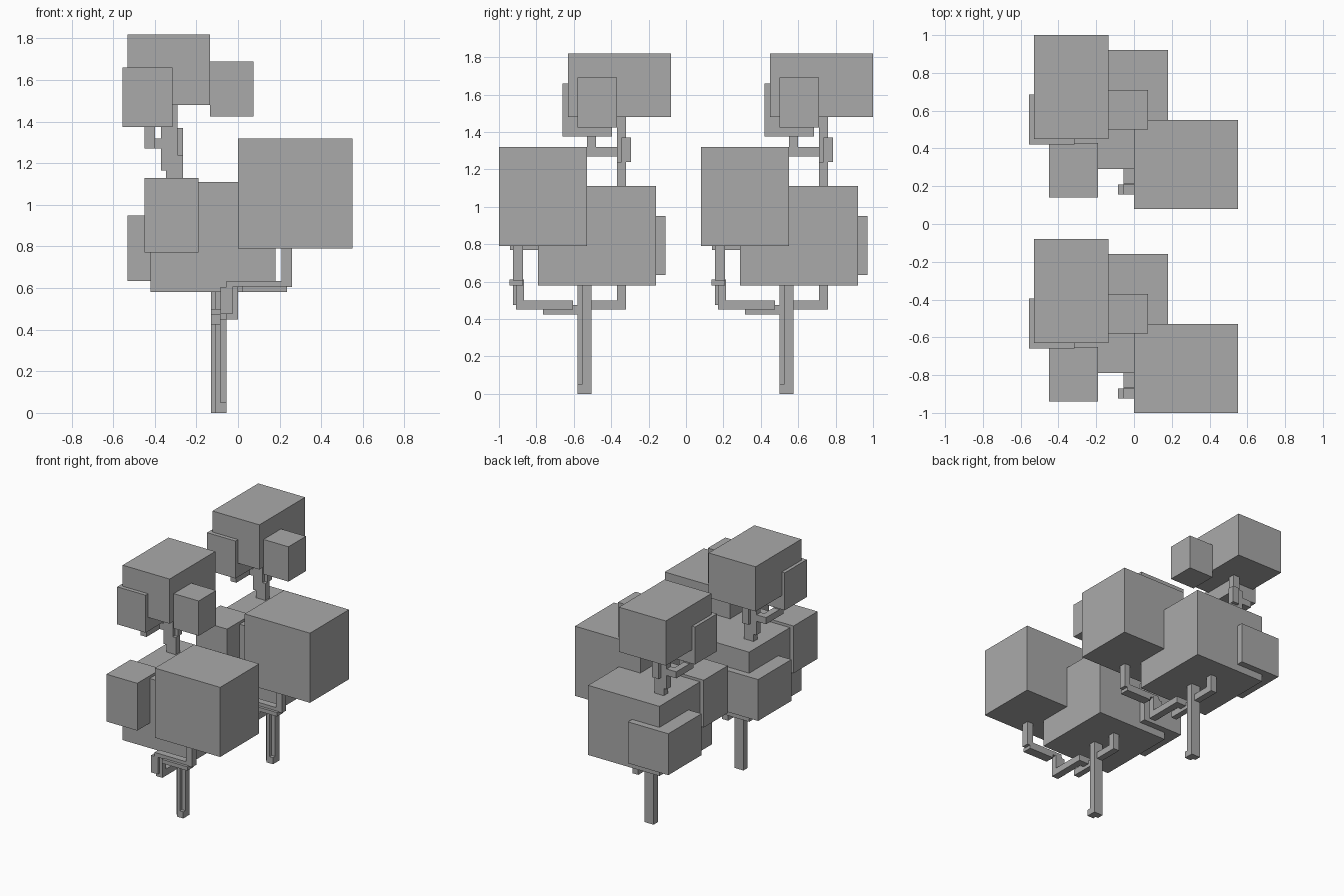
import bpy
import bmesh
from mathutils import Vector

cube = bpy.data.objects.get("Cube")
if cube:
    bpy.data.objects.remove(cube, do_unlink=True)

grey = bpy.data.materials.new("plain grey")
grey.use_nodes = True
colour = (0.4, 0.4, 0.4, 1)
grey.diffuse_color = colour
grey.node_tree.nodes["Principled BSDF"].inputs["Base Color"].default_value = colour

SPACING = 1.08  # distance between the two trees


def block(bm, x, y, z):
    """Add one box spanning the given ranges."""
    verts = bmesh.ops.create_cube(bm, size=1)["verts"]
    low, high = (Vector(c) for c in zip(x, y, z))
    for v in verts:
        v.co = (low + high) / 2 + v.co * (high - low)


def part(name, *boxes):
    """Make one part from boxes and repeat it on both trees."""
    mesh = bpy.data.meshes.new(name)
    bm = bmesh.new()
    for box in boxes:
        block(bm, *box)
    bm.to_mesh(mesh)
    bm.free()
    mesh.materials.append(grey)
    for side, shift in (("front", 0), ("back", SPACING)):
        obj = bpy.data.objects.new(f"{side}_tree_{name}", mesh)
        obj.location.y = shift
        bpy.context.collection.objects.link(obj)


# Leaf blocks
part("main_crown", ((-.42, .18), (-.79, -.16), (.58, 1.11)))
part("large_side_crown", ((0, .55), (-1, -.53), (.79, 1.32)))
part("front_crown", ((-.45, -.19), (-.94, -.65), (.77, 1.13)))
part("rear_crown", ((-.53, -.19), (-.51, -.11), (.635, .95)))
part("top_crown", ((-.53, -.135), (-.63, -.08), (1.48, 1.82)))
part("top_right_crown", ((-.555, -.315), (-.66, -.395), (1.375, 1.66)))
part("top_left_crown", ((-.135, .075), (-.58, -.37), (1.425, 1.69)))

# Notched trunk with its foot
part("trunk",
     ((-.13, -.055), (-.555, -.505), (0, .58)),
     ((-.108, -.084), (-.58, -.55), (0, .58)),
     ((-.108, -.055), (-.58, -.55), (0, .05)))

# Short branch under the main crown
part("rear_branch",
     ((-.13, -.08), (-.51, -.32), (.45, .5)),
     ((-.13, -.08), (-.37, -.32), (.45, .58)))

# Stepped branch up to the large side crown
part("side_branch",
     ((-.13, -.084), (-.765, -.55), (.425, .475)),
     ((-.13, 0), (-.66, -.605), (.45, .5)),
     ((-.055, 0), (-.9, -.605), (.45, .5)),
     ((-.055, 0), (-.91, -.865), (.45, .61)),
     ((-.084, -.026), (-.925, -.872), (.475, .605)),
     ((-.055, .26), (-.925, -.872), (.605, .635)),
     ((.02, .235), (-.945, -.872), (.58, .61)),
     ((.21, .26), (-.925, -.872), (.605, .79)))

# Upper trunk and its twig
part("upper_trunk",
     ((-.345, -.29), (-.37, -.32), (1.11, 1.48)),
     ((-.345, -.265), (-.37, -.32), (1.11, 1.24)),
     ((-.37, -.29), (-.37, -.32), (1.165, 1.375)),
     ((-.32, -.265), (-.345, -.295), (1.24, 1.37)))
part("upper_twig",
     ((-.45, -.345), (-.37, -.32), (1.27, 1.32)),
     ((-.45, -.4), (-.53, -.32), (1.27, 1.32)),
     ((-.45, -.4), (-.53, -.48), (1.27, 1.375)))
